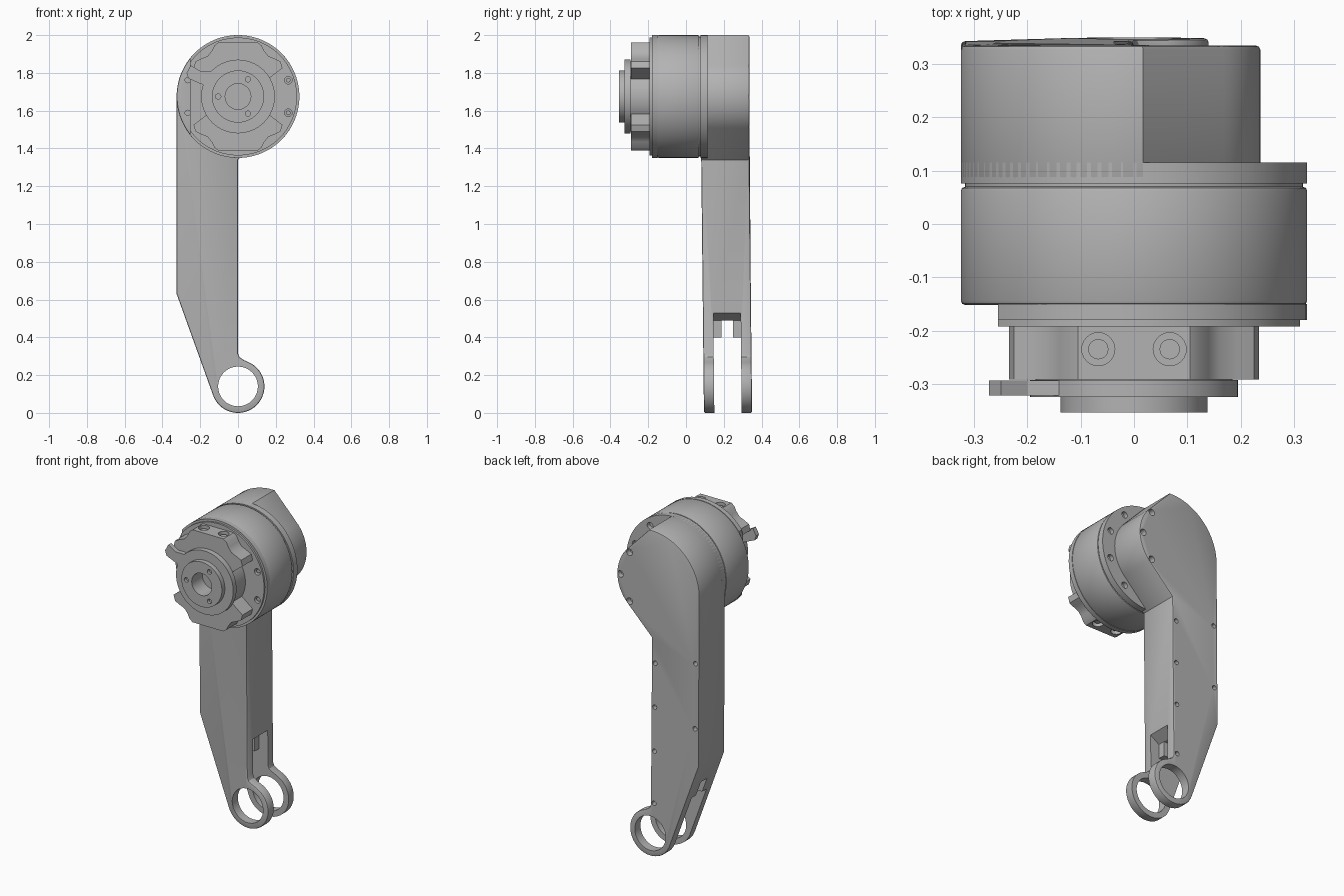
import bpy, bmesh
from math import sin, cos, radians
from mathutils import Matrix

if "Cube" in bpy.data.objects:
    bpy.data.objects.remove(bpy.data.objects["Cube"])

grey = bpy.data.materials.new("machined_grey")
grey.use_nodes = True
grey.diffuse_color = (0.45, 0.45, 0.45, 1)
grey.node_tree.nodes["Principled BSDF"].inputs["Base Color"].default_value = grey.diffuse_color

HUB = 1.675   # height of the motor axis
R = 0.325     # motor radius


def arc(x, z, r, a0, a1, n):
    """Points of an arc in the x-z plane, angles in degrees."""
    step = (a1 - a0) / n
    return [(x + r * cos(radians(a0 + i * step)), z + r * sin(radians(a0 + i * step)))
            for i in range(n + 1)]


def circle(x, z, r, n=64):
    return arc(x, z, r, 0, 360, n)[:-1]


def add_prism(bm, outline, y0, y1, bevel=0):
    """Extrude an x-z outline along y, optionally rounding its rims."""
    front = [bm.verts.new((x, y0, z)) for x, z in outline]
    back = [bm.verts.new((x, y1, z)) for x, z in outline]
    n = len(outline)
    bm.faces.new(front)
    bm.faces.new(back[::-1])
    for i in range(n):
        j = (i + 1) % n
        bm.faces.new((front[j], front[i], back[i], back[j]))
    bmesh.ops.recalc_face_normals(bm, faces=bm.faces[:])
    if bevel:
        rims = [e for e in bm.edges if abs(e.verts[0].co.y - e.verts[1].co.y) < 1e-6]
        bmesh.ops.bevel(bm, geom=rims, offset=bevel, segments=2, profile=0.5, affect='EDGES')


def finish(bm, name):
    mesh = bpy.data.meshes.new(name)
    bm.to_mesh(mesh)
    bm.free()
    ob = bpy.data.objects.new(name, mesh)
    bpy.context.collection.objects.link(ob)
    mesh.materials.append(grey)
    return ob


def part(name, outline, y0, y1, bevel=0):
    bm = bmesh.new()
    add_prism(bm, outline, y0, y1, bevel)
    return finish(bm, name)


def activate(ob):
    bpy.ops.object.select_all(action='DESELECT')
    ob.select_set(True)
    bpy.context.view_layer.objects.active = ob


def cut(ob, bm):
    """Subtract the shapes in bm from the object."""
    cutter = finish(bm, "cutter")
    cutter.hide_render = True
    mod = ob.modifiers.new("cut", 'BOOLEAN')
    mod.operation = 'DIFFERENCE'
    mod.solver = 'EXACT'
    mod.object = cutter
    activate(ob)
    bpy.ops.object.modifier_apply(modifier=mod.name)
    bpy.data.objects.remove(cutter)


def drill(ob, centres, r, y0, y1, n=20):
    bm = bmesh.new()
    for x, z in centres:
        add_prism(bm, circle(x, z, r, n), y0, y1)
    cut(ob, bm)


def carve(ob, outline, y0, y1):
    bm = bmesh.new()
    add_prism(bm, outline, y0, y1)
    cut(ob, bm)


def rect(x0, z0, x1, z1):
    return [(x0, z0), (x1, z0), (x1, z1), (x0, z1)]


def bolts(r, angles):
    return [(r * cos(radians(a)), HUB + r * sin(radians(a))) for a in angles]


# Leg: ring end, straight shank and rounded head in one outline
ring_z = 0.14
outline = arc(0, ring_z, 0.14, 199.8, 425, 48)
outline += [(0.03, 0.28), (0.008, 0.295), (0, 0.315)]
outline += [(0, HUB - 0.237 * 2 ** 0.5)]
outline += arc(0, HUB, 0.237, -45, 45, 20)
outline += arc(0, HUB, R, 87, 180, 28)
outline += [(-R, 0.63)]
leg = part("leg", outline, 0.08, 0.335, 0.008)

# Eye through the ring, fork gap, recess and narrow through slot
drill(leg, [(0, ring_z)], 0.105, 0, 0.5, 64)
carve(leg, rect(-0.5, -0.1, 0.5, 0.4), 0.135, 0.28)
carve(leg, [(0.1, 0.35), (0.1, 0.53), (0, 0.53), (-0.06, 0.49), (-0.06, 0.35)], 0.135, 0.28)
carve(leg, rect(-0.5, 0.35, 0.1, 0.49), 0.178, 0.238)

# Screw holes in the back of the leg
screws = [(-0.025, z) for z in (1.19, 0.92, 0.65, 0.33)]
screws += [(-0.3, z) for z in (1.26, 0.86)]
drill(leg, screws, 0.014, 0.305, 0.4, 16)
drill(leg, bolts(0.213, (-45, 0, 45)), 0.02, 0.3, 0.4)

# The leg leans back slightly toward the ring
for v in leg.data.vertices:
    v.co.y += 0.015 * max(0, 1 - v.co.z / 1.4)

# Motor housing, groove and mounting flange
ring_angles = [18 + 36 * i for i in range(10)]
body = part("motor_body", circle(0, HUB, R, 96), -0.152, 0.07, 0.008)
drill(body, bolts(0.28, (162, 198)), 0.014, -0.2, -0.12)
part("motor_groove", circle(0, HUB, 0.317, 96), 0.06, 0.085)
flange = part("mounting_flange", circle(0, HUB, R, 96), 0.076, 0.115)
drill(flange, bolts(0.28, (-90, -54, -18, 18, 54, 90)), 0.02, 0.09, 0.2)

# Front plate, cut flat on one side
flat = 141.7
plate = part("front_plate", arc(0, HUB, R, -flat, flat, 80), -0.18, -0.15)
step = part("front_plate_step", arc(0, HUB, 0.312, -144.8, 144.8, 80), -0.192, -0.17)
for ob in (plate, step):
    drill(ob, bolts(0.28, (-18, 18)), 0.02, -0.3, -0.1)
for i, (x, z) in enumerate(bolts(0.28, (-18, 18))):
    part(f"plate_screw_{i + 1}", circle(x, z, 0.012, 16), -0.182, -0.14)

# Clamp lugs above and below the hub, each with two radial screws
half = [(0.235, 0.15), (0.225, 0.185), (0.195, 0.2), (0.16, 0.215),
        (0.14, 0.24), (0.125, 0.27), (0.105, 0.285)]
for name, s in (("upper", 1), ("lower", -1)):
    shape = half + [(-x, z) for x, z in reversed(half)] + arc(0, 0, 0.185, 150, 30, 24)
    lug = part(name + "_lug", [(x, HUB + s * z) for x, z in shape], -0.292, -0.185)
    bm = bmesh.new()
    for x in (-0.067, 0.067):
        bmesh.ops.create_cone(bm, cap_ends=True, segments=24, radius1=0.031, radius2=0.031,
                              depth=0.06, matrix=Matrix.Translation((x, -0.235, HUB + s * 0.285)))
    cut(lug, bm)
    bm = bmesh.new()
    for x in (-0.067, 0.067):
        bmesh.ops.create_cone(bm, cap_ends=True, segments=24, radius1=0.019, radius2=0.019,
                              depth=0.03, matrix=Matrix.Translation((x, -0.235, HUB + s * 0.257)))
    finish(bm, name + "_lug_screws")

# Rotating hub: neck, collar with lever, and output disc
neck = part("hub_neck", circle(0, HUB, 0.185), -0.3, -0.18)
collar = part("hub_collar", circle(0, HUB, 0.195), -0.325, -0.293)
part("collar_lever", [(-0.272, 1.8), (-0.25, 1.84), (-0.2, 1.81), (-0.13, 1.81),
                      (-0.14, 1.72), (-0.205, 1.745), (-0.262, 1.77)], -0.322, -0.294)
disc = part("output_disc", circle(0, HUB, 0.138), -0.354, -0.32)
for ob in (neck, collar, disc):
    drill(ob, [(0, HUB)], 0.068, -0.4, -0.25, 40)
drill(disc, bolts(0.105, (60, 180, 300)), 0.014, -0.4, -0.335, 16)

# Smooth round walls, crisp edges
for ob in [o for o in bpy.context.collection.objects if o.type == 'MESH']:
    activate(ob)
    bpy.ops.object.shade_smooth_by_angle(angle=radians(30))
